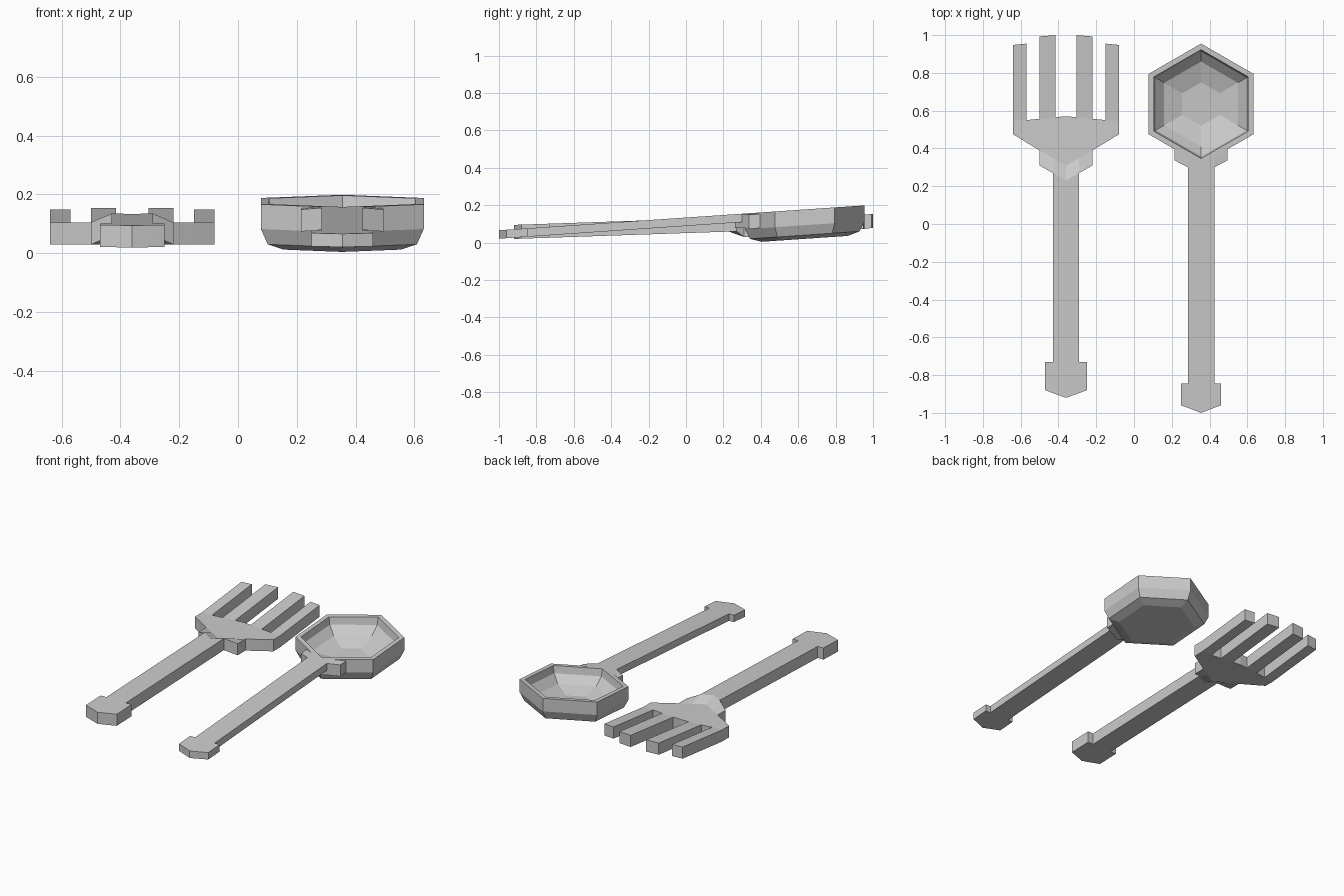
import bpy, bmesh
from math import sin, cos, pi
from mathutils import Vector

if "Cube" in bpy.data.objects:
    bpy.data.objects.remove(bpy.data.objects["Cube"])


def finish(bm, name):
    bmesh.ops.recalc_face_normals(bm, faces=bm.faces[:])
    me = bpy.data.meshes.new(name)
    bm.to_mesh(me)
    bm.free()
    ob = bpy.data.objects.new(name, me)
    bpy.context.collection.objects.link(ob)
    return ob


def sheet(name, cx, quads, height, thick):
    """Half-outline quads mirrored about cx, lifted by height(x, y), thickened down."""
    bm = bmesh.new()
    for q in quads:
        for s in (1, -1):
            vs = [bm.verts.new((cx + s * x, y, height(x, y))) for x, y in q]
            bm.faces.new(vs if s > 0 else vs[::-1])
    bmesh.ops.remove_doubles(bm, verts=bm.verts[:], dist=1e-4)
    top = bm.faces[:]
    bottom = bmesh.ops.duplicate(bm, geom=bm.verts[:] + bm.edges[:] + top)
    vmap = bottom["vert_map"]
    rim = [e for f in top for e in f.edges if e.is_boundary]
    for v in [g for g in bottom["geom"] if isinstance(g, bmesh.types.BMVert)]:
        v.co.z -= thick
    for e in set(rim):
        a, b = e.verts
        bm.faces.new((a, b, vmap[b], vmap[a]))
    return finish(bm, name)


def band(a, b):
    """Quads between two rows of points."""
    return [(a[i], a[i + 1], b[i + 1], b[i]) for i in range(len(a) - 1)]


# Fork: handle, stepped collar, flat base and four rising tines
def fork_z(x, y):
    if y > 0.3:
        return 0.105 + 0.11 * max(0, y - 0.555)
    return 0.126 + 0.034 * y


collar_front = [(0, .23), (.07, .27), (.14, .31)]
collar_back = [(0, .31), (.07, .35), (.14, .39)]
base_front = collar_back + [(.21, .432), (.28, .475)]
base_back = [(0, .57), (.055, .566), (.14, .557), (.21, .55), (.28, .545)]
quads = band([(0, -.92), (.07, -.895), (.11, -.88)],
             [(0, -.73), (.07, -.73), (.11, -.73)])
quads += band([(0, -.73), (.07, -.73)], collar_front[:2])
quads += band(collar_front, collar_back) + band(base_front, base_back)
quads += band(base_back[1:3], [(.055, 1.0), (.14, .993)])
quads += band(base_back[3:5], [(.21, .955), (.28, .948)])
sheet("fork", -0.36, quads, fork_z, 0.075)

# Spoon: everything lies on one gently tilted plane
SLOPE, CX, CY = 0.068, 0.355, 0.635


def spoon_z(x, y):
    return 0.134 + SLOPE * y


# Spoon handle with widened end
quads = band([(0, -1.0), (.07, -.973), (.105, -.96)],
             [(0, -.845), (.07, -.845), (.105, -.845)])
quads += band([(0, -.845), (.07, -.845)], [(0, .262), (.07, .30)])
sheet("spoon_handle", CX, quads, spoon_z, 0.045)

# Neck joining handle and bowl
sheet("spoon_neck", CX,
      band([(0, .262), (.07, .30), (.14, .337)], [(0, .316), (.07, .356), (.14, .396)]),
      lambda x, y: spoon_z(x, y) - (0.008 if x > .1 else 0), 0.075)

# Hexagonal bowl: rings of (radius, height) from outer base over the rim to inner floor
rings = [(.23, -.023), (.293, -.003), (.32, .05), (.32, .134),
         (.288, .134), (.278, .088), (.225, .04), (.115, .008)]
bm = bmesh.new()
loops = []
for r, w in rings:
    loop = []
    for k in range(6):
        a = pi / 2 + k * pi / 3
        y = CY + r * sin(a)
        loop.append(bm.verts.new(Vector((CX + r * cos(a), y, w + SLOPE * y))))
    loops.append(loop)
for a, b in zip(loops, loops[1:]):
    for k in range(6):
        n = (k + 1) % 6
        bm.faces.new((a[k], a[n], b[n], b[k]))
bm.faces.new(loops[0])
bm.faces.new(loops[-1])
finish(bm, "spoon_bowl")
